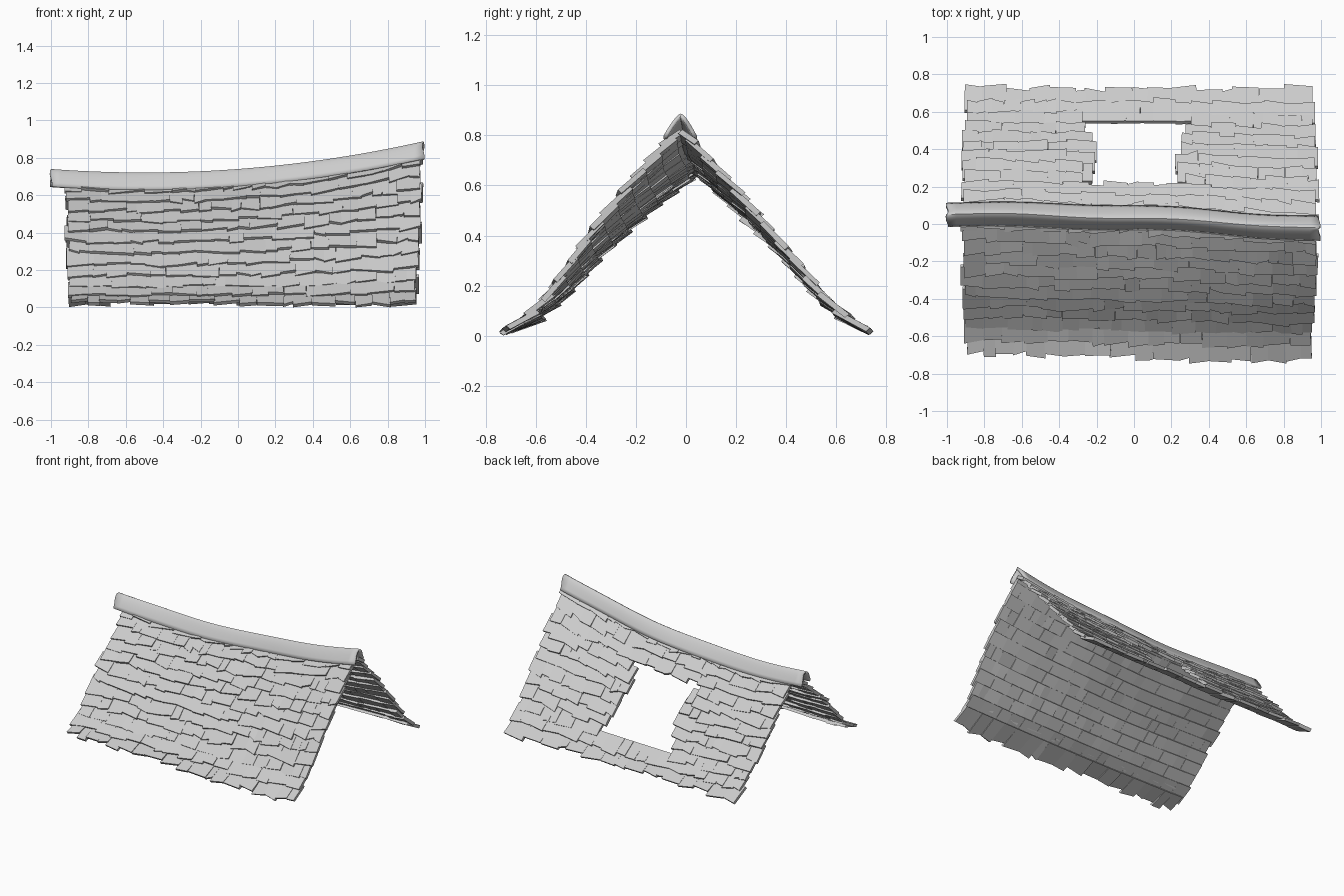
import bpy, bmesh, math, random
from mathutils import Vector

random.seed(4)
jit = random.uniform

cube = bpy.data.objects.get("Cube")
if cube:
    bpy.data.objects.remove(cube, do_unlink=True)

# One pale grey for the whole roof
grey = bpy.data.materials.new("pale_grey")
grey.use_nodes = True
colour = (0.6, 0.6, 0.6, 1)
grey.diffuse_color = colour
grey.node_tree.nodes["Principled BSDF"].inputs["Base Color"].default_value = colour

ROWS = 12
OVERLAP = 0.05
# Bulge and flare of each slope from ridge to eave
SAG = {-1: [0, 0.006, 0.008, 0.006, -0.005, -0.027, -0.038, 0],
       1: [0, 0, -0.005, -0.005, -0.013, -0.028, -0.03, 0]}


def finish(bm, name):
    bmesh.ops.recalc_face_normals(bm, faces=bm.faces)
    mesh = bpy.data.meshes.new(name)
    bm.to_mesh(mesh)
    bm.free()
    mesh.materials.append(grey)
    obj = bpy.data.objects.new(name, mesh)
    bpy.context.collection.objects.link(obj)
    return obj


# Sagging, slightly wandering ridge line
def ridge(x):
    return Vector((x, 0.03 - 0.04 * x - 0.015 * x * x + 0.006 * math.sin(7 * x),
                   0.74 + 0.075 * x + 0.075 * x * x))


def sag(side, t):
    knots = SAG[side]
    f = min(max(t, 0), 0.999) * (len(knots) - 1)
    i = int(f)
    return knots[i] + (knots[i + 1] - knots[i]) * (f - i)


# Point on a roof slope: t runs from ridge to eave, lift is along the normal
def slope(side, x, t, lift):
    top = ridge(x) + Vector((0, side * 0.02, -0.05))
    eave_y = 0.73 if side > 0 else -0.718 - 0.015 * x
    down = Vector((x, eave_y, 0.032)) - top
    normal = Vector((0, -side * down.z, side * down.y)).normalized()
    p = top + down * t + normal * (sag(side, t) + lift)
    p.z = max(p.z, 0)
    return p


# One wedge-laid shingle: buried upper end, raised lower end
def shingle(bm, side, x0, x1, t0, t1, ragged):
    lift = jit(-0.003, 0.005)
    thick = jit(0.018, 0.024)
    skew = jit(-0.012, 0.012)
    drop = jit(-ragged, ragged)
    rings = []
    for t, base in ((t0, -0.017), (t1 + drop, lift)):
        ring = []
        for x, sign in ((x0, -1), (x1, 1)):
            tt = max(t + (sign * skew if t > t0 else 0), 0)
            height = base + jit(-0.003, 0.003)
            edge = x + jit(-0.003, 0.003)
            ring.append((slope(side, edge, tt, height),
                         slope(side, edge, tt, height - thick)))
        rings.append([ring[0][0], ring[1][0], ring[1][1], ring[0][1]])
    a = [bm.verts.new(p) for p in rings[0]]
    b = [bm.verts.new(p) for p in rings[1]]
    bm.faces.new(a)
    bm.faces.new(b[::-1])
    for i in range(4):
        j = (i + 1) % 4
        bm.faces.new((a[i], b[i], b[j], a[j]))


# Fill a course with shingles of uneven width
def course(bm, side, start, end, row):
    x = start
    ragged = 0.022 if row == ROWS - 1 else 0.014
    while x < end - 0.001:
        width = jit(0.05, 0.15)
        if end - x - width < 0.05:
            width = end - x
        shingle(bm, side, x, x + width + 0.002,
                max(row / ROWS - OVERLAP, 0), (row + 1) / ROWS, ragged)
        x += width


# Ragged opening in the back slope, wider at its top and bottom courses
def opening(row):
    wide = 0.05 if row in (3, 8, 9) else 0
    return -0.21 - wide + jit(-0.02, 0.015), 0.24 + wide + jit(-0.02, 0.02)


for name, side in (("front_shingles", -1), ("back_shingles", 1)):
    bm = bmesh.new()
    for row in range(ROWS):
        t = row / ROWS
        left = -0.92 + 0.03 * t * t + jit(-0.012, 0.012)
        right = 0.98 - 0.035 * t * t + jit(-0.012, 0.012)
        if side > 0 and 3 <= row <= 9:
            hole_left, hole_right = opening(row)
            course(bm, side, left, hole_left, row)
            course(bm, side, hole_right, right, row)
        else:
            course(bm, side, left, right, row)
    finish(bm, name)

# Ridge cap: a rounded fold over the peak with slightly ragged ends
bm = bmesh.new()
STEPS, ARC = 40, 12
grid = []
for i in range(STEPS + 1):
    x = -1 + 1.99 * i / STEPS
    centre = ridge(x)
    line = []
    for j in range(ARC + 1):
        u = 2 * j / ARC - 1
        ripple = 1 + 0.06 * math.sin(4 * x + 2 * u)
        ragged = 0.006 * math.sin(5 * u) if i in (0, STEPS) else 0
        line.append(bm.verts.new((x + ragged,
                                  centre.y + 0.066 * u * ripple,
                                  centre.z - 0.09 * abs(u) ** 1.5)))
    grid.append(line)
for low, high in zip(grid, grid[1:]):
    for j in range(ARC):
        bm.faces.new((low[j], low[j + 1], high[j + 1], high[j]))
cap = finish(bm, "ridge_cap")
solid = cap.modifiers.new("thickness", 'SOLIDIFY')
solid.thickness = 0.016
solid.offset = -1 if cap.data.polygons[ARC // 2].normal.z > 0 else 1
bpy.ops.object.select_all(action='DESELECT')
cap.select_set(True)
bpy.context.view_layer.objects.active = cap
bpy.ops.object.shade_smooth_by_angle(angle=math.radians(40))
